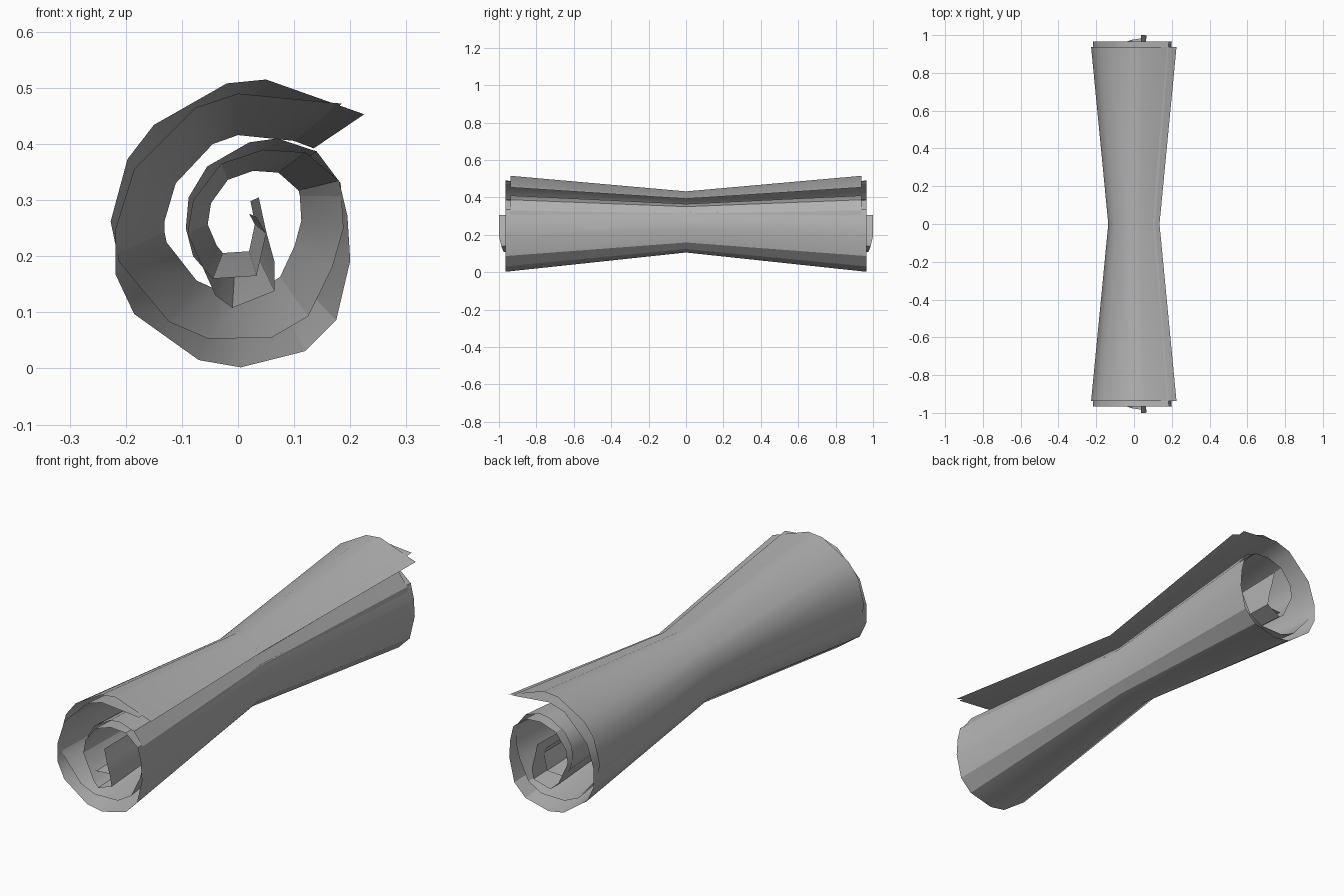
import bpy
import math

cube = bpy.data.objects.get("Cube")
if cube:
    bpy.data.objects.remove(cube, do_unlink=True)

# Single paper colour
paper = bpy.data.materials.new("grey_paper")
paper.use_nodes = True
grey = (0.45, 0.45, 0.45, 1)
paper.diffuse_color = grey
paper.node_tree.nodes["Principled BSDF"].inputs["Base Color"].default_value = grey

# Waist: each end profile shrinks towards the middle of the roll
PINCH_X, PINCH_Z, AXIS_Z = 0.6, 0.637, 0.286


def rolled_sheet(name, profile, reach):
    """Loft a spiral (x, z) profile from the front end, through the waist, to the back end."""
    n = len(profile)
    rows = []
    for side in (-1, 0, 1):
        for i, (x, z) in enumerate(profile):
            if side:
                rows.append((x, side * reach(i / (n - 1)), z))
            else:
                rows.append((x * PINCH_X, 0, AXIS_Z + (z - AXIS_Z) * PINCH_Z))
    faces = [(r * n + i, r * n + i + 1, (r + 1) * n + i + 1, (r + 1) * n + i)
             for r in range(2) for i in range(n - 1)]
    mesh = bpy.data.meshes.new(name)
    mesh.from_pydata(rows, [], faces)
    mesh.materials.append(paper)
    obj = bpy.data.objects.new(name, mesh)
    bpy.context.collection.objects.link(obj)
    bpy.ops.object.select_all(action='DESELECT')
    obj.select_set(True)
    bpy.context.view_layer.objects.active = obj
    bpy.ops.object.shade_smooth_by_angle(angle=math.radians(30))
    return obj


# Shorter sheet, on the outside across the top and left
short_spiral = [
    (.225, .453), (.05, .515), (-.02, .508), (-.15, .434), (-.197, .373),
    (-.227, .262), (-.212, .19), (-.123, .083), (-.053, .053), (.06, .055),
    (.125, .093), (.168, .18), (.188, .25), (.183, .33), (.14, .387),
    (.07, .41), (.02, .403), (-.055, .36), (-.088, .305), (-.093, .25),
    (-.08, .2), (-.045, .16), (.033, .165), (.05, .24), (.033, .27)]
rolled_sheet("short_sheet", short_spiral, lambda t: .937)

# Longer sheet, on the outside across the bottom, its core sticking out
long_spiral = [
    (.185, .472), (0, .49), (-.075, .465), (-.185, .355), (-.218, .25),
    (-.218, .167), (-.185, .097), (-.07, .015), (.005, .002), (.12, .031),
    (.175, .086), (.2, .192), (.195, .272), (.18, .335), (.12, .385),
    (.045, .39), (-.03, .365), (-.08, .3), (-.09, .24), (-.04, .13),
    (-.01, .108), (.065, .138), (.065, .19), (.05, .245), (.037, .305)]
rolled_sheet("long_sheet", long_spiral,
             lambda t: .966 + .034 * min(1, max(0, (t - .8) / .12)))
